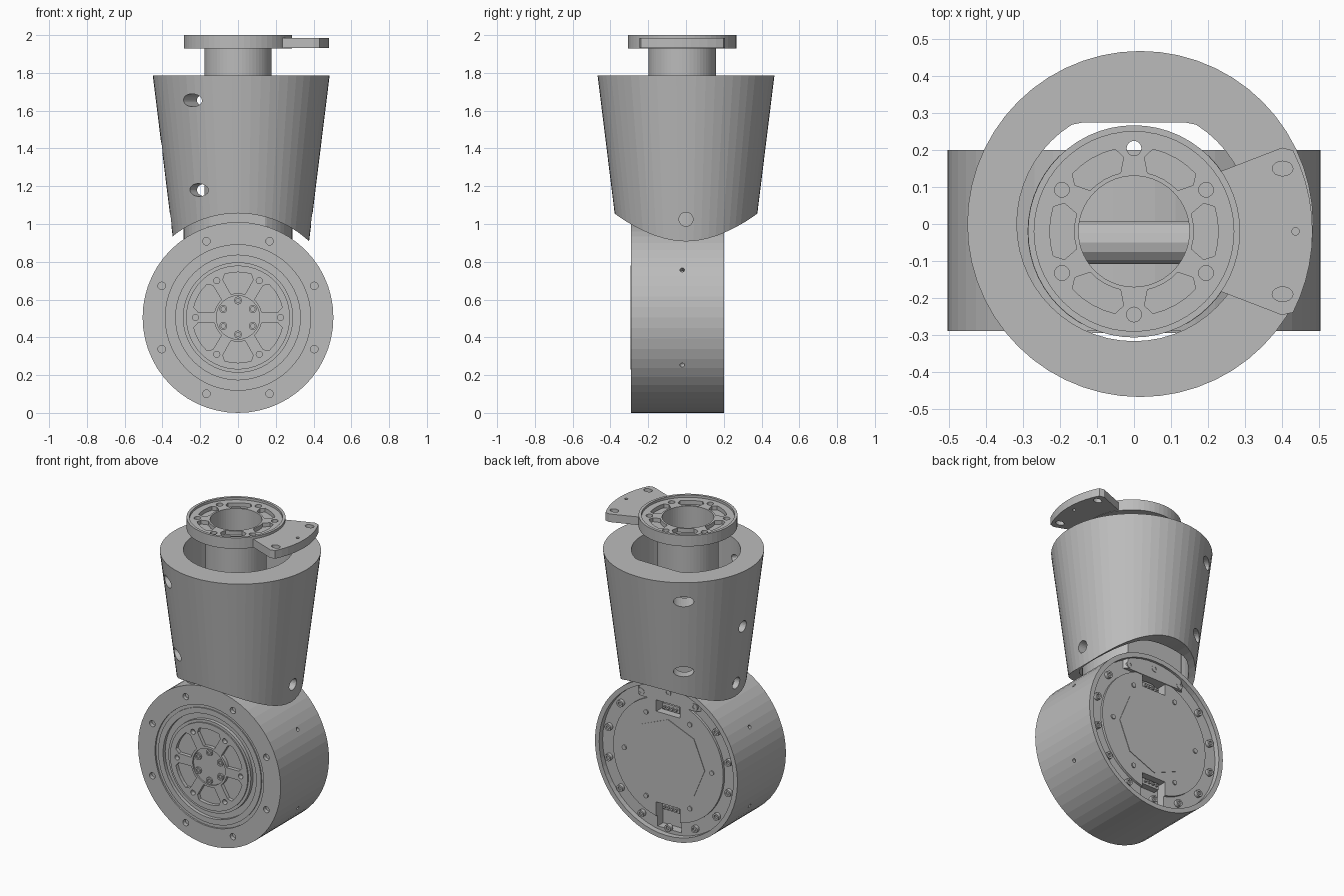
import bpy, bmesh
from math import sin, cos, pi, radians
from mathutils import Matrix

cube = bpy.data.objects.get("Cube")
if cube:
    bpy.data.objects.remove(cube)

grey = bpy.data.materials.new("satin grey")
grey.use_nodes = True
tone = (0.5, 0.5, 0.5, 1)
grey.diffuse_color = tone
grey.node_tree.nodes["Principled BSDF"].inputs["Base Color"].default_value = tone

SEGS = 56
T = Matrix.Translation
UP = Matrix()
DRUM = T((0, 0, 0.505)) @ Matrix.Rotation(pi / 2, 4, 'X')   # local z points to the front
NECK = T((0, -0.02, 0))
SHELL = T((0.017, 0, 0))


def polar(r, deg):
    return r * cos(radians(deg)), r * sin(radians(deg))


def arc(r, a, b, n=10):
    return [polar(r, a + (b - a) * i / n) for i in range(n + 1)]


def circle(x, y, rx, ry=None, n=16):
    ry = ry or rx
    return [(x + rx * cos(2 * pi * i / n), y + ry * sin(2 * pi * i / n)) for i in range(n)]


def box(x0, x1, y0, y1):
    return [(x0, y0), (x1, y0), (x1, y1), (x0, y1)]


def ring(r, count, size, start=0):
    """Outlines of small circles spaced around a centre."""
    return [circle(*polar(r, start + 360 * i / count), size) for i in range(count)]


def pockets(r0, r1, start):
    """Outlines of six soft-cornered sector windows."""
    shapes = []
    for k in range(6):
        a = start + 60 * k
        shapes.append(arc(r0, a + 17, a - 17, 4) + [polar(r1 - 0.025, a - 22)]
                      + arc(r1, a - 17, a + 17, 4) + [polar(r1 - 0.025, a + 22)])
    return shapes


def finish(name, bm, frame):
    bmesh.ops.recalc_face_normals(bm, faces=bm.faces)
    mesh = bpy.data.meshes.new(name)
    bm.to_mesh(mesh)
    bm.free()
    mesh.transform(frame)
    mesh.materials.append(grey)
    obj = bpy.data.objects.new(name, mesh)
    bpy.context.collection.objects.link(obj)
    return obj


def prisms(name, shapes, z0, z1, frame=UP):
    bm = bmesh.new()
    for pts in shapes:
        low = [bm.verts.new((x, y, z0)) for x, y in pts]
        high = [bm.verts.new((x, y, z1)) for x, y in pts]
        bm.faces.new(low[::-1])
        bm.faces.new(high)
        for i in range(len(pts)):
            j = (i + 1) % len(pts)
            bm.faces.new((low[i], low[j], high[j], high[i]))
    return finish(name, bm, frame)


def lathe(name, profile, frame=UP):
    """Turn (radius, height) points; a profile off the axis closes on itself."""
    bm = bmesh.new()
    rows = []
    for r, z in profile:
        if r == 0:
            rows.append([bm.verts.new((0, 0, z))] * SEGS)
        else:
            rows.append([bm.verts.new((x, y, z)) for x, y in circle(0, 0, r, n=SEGS)])
    pairs = list(zip(rows, rows[1:]))
    if profile[0][0] > 0:
        pairs.append((rows[-1], rows[0]))
    for a, b in pairs:
        for i in range(SEGS):
            j = (i + 1) % SEGS
            bm.faces.new(list(dict.fromkeys((a[i], a[j], b[j], b[i]))))
    return finish(name, bm, frame)


def cut(obj, shapes, z0, z1, frame=UP):
    cutter = prisms("cutter", shapes, z0, z1, frame)
    cutter.hide_render = True
    mod = obj.modifiers.new("cut", 'BOOLEAN')
    mod.operation, mod.solver, mod.object = 'DIFFERENCE', 'EXACT', cutter
    graph = bpy.context.evaluated_depsgraph_get()
    mesh = bpy.data.meshes.new_from_object(obj.evaluated_get(graph))
    obj.modifiers.clear()
    obj.data = mesh
    bpy.data.objects.remove(cutter)


def radial(deg, z=0):
    """Frame whose z axis points outward at an angle around the vertical."""
    return T((0, 0, z)) @ Matrix.Rotation(radians(deg), 4, 'Z') @ Matrix.Rotation(pi / 2, 4, 'Y')


# Drum: stepped front, recessed back with a cover plate
drum = lathe("drum_housing", [
    (0, -0.18), (0.39, -0.18), (0.39, -0.165), (0.475, -0.165), (0.475, -0.2), (0.505, -0.2),
    (0.505, 0.29), (0.385, 0.29), (0.385, 0.28), (0.365, 0.28), (0.365, 0.287), (0.33, 0.287),
    (0.33, 0.265), (0.292, 0.265), (0.292, 0.287), (0.275, 0.287), (0.275, 0.295), (0, 0.295)], DRUM)
cut(drum, pockets(0.128, 0.24, 30), 0.272, 0.35, DRUM)
cut(drum, ring(0.437, 8, 0.02, 22.5) + ring(0.225, 6, 0.016), 0.265, 0.35, DRUM)
cut(drum, [circle(0, 0, 0.115, n=32)], 0.285, 0.35, DRUM)
for angle in (30, -30, 150, 210):
    cut(drum, [circle(0, 0, 0.012)], 0.47, 0.55, DRUM @ T((0, 0, 0.02)) @ radial(angle))
notches = [box(-0.085, 0.085, 0.29, 0.45), box(-0.085, 0.085, -0.45, -0.29)]
cut(drum, notches, -0.25, -0.11, DRUM)

# Hub bolts with socket heads
bolts = prisms("hub_bolts", ring(0.09, 6, 0.021, 30), 0.28, 0.295, DRUM)
cut(bolts, ring(0.09, 6, 0.011, 30), 0.287, 0.32, DRUM)

# Back details: rim screws, cover plate, cover screws, connectors
screws = prisms("rim_screws", ring(0.435, 14, 0.022, 13), -0.188, -0.16, DRUM)
cut(screws, ring(0.435, 14, 0.011, 13), -0.25, -0.178, DRUM)
prisms("cover_plate", [circle(0, 0, 0.26, n=8)], -0.183, -0.175, DRUM)
prisms("cover_screws", ring(0.31, 6, 0.015), -0.187, -0.175, DRUM)
prisms("connectors", [box(-0.06, 0.06, 0.3, 0.34), box(-0.06, 0.06, -0.34, -0.3)], -0.15, -0.1, DRUM)
prisms("connector_pins", [circle(x * 0.028, s * 0.32, 0.008, n=8)
                          for s in (-1, 1) for x in (-1.5, -0.5, 0.5, 1.5)], -0.165, -0.14, DRUM)

# Tapered shell with an off-round bore, saddle-shaped bottom and access holes
shell = lathe("tapered_shell", [(0, 0.88), (0.356, 0.88), (0.468, 1.785), (0, 1.785)], SHELL)
bore = [(x, min(y, 0.275)) for x, y in circle(0, 0, 0.317, n=SEGS)]
cut(shell, [bore], 0.7, 2.1)
cut(shell, [circle(0, 0, 0.552, n=72)], -0.8, 0.8, DRUM)
for angle in (125, 235):
    for height in (1.655, 1.18):
        cut(shell, [circle(0, 0, 0.034, 0.06, 24)], 0.2, 0.6, SHELL @ radial(angle, height))
for angle, height in ((0, 1.025), (180, 1.025), (180, 1.4)):
    cut(shell, [circle(0, 0, 0.037, n=24)], 0.2, 0.6, SHELL @ radial(angle, height))

# Mount between drum and neck
mount = lathe("neck_mount", [(0.15, 0.87), (0.288, 0.87), (0.288, 1.14), (0.15, 1.14)], NECK)
cut(mount, [box(-0.5, 0.5, 0.185, 0.5), box(-0.5, 0.5, -0.6, -0.27)], 0.7, 1.3)
conduit = T((0, -0.05, 1.02)) @ Matrix.Rotation(pi / 2, 4, 'Y')
prisms("conduit", [circle(0, 0, 0.06, n=14)], -0.16, 0.16, conduit)

# Neck tube with top flange
flange = lathe("neck_flange", [
    (0.15, 1.02), (0.178, 1.02), (0.178, 1.93), (0.287, 1.93), (0.287, 2), (0.27, 2),
    (0.27, 1.985), (0.15, 1.985)], NECK)
cut(flange, pockets(0.162, 0.228, 0), 1.96, 2.1, NECK)
cut(flange, ring(0.225, 6, 0.02, 30), 1.9, 2.1, NECK)

# Side tab on the flange
outline = arc(0.28, 35, -35, 8) + [polar(0.46, -29.5)] + arc(0.483, -27, 27) + [polar(0.46, 29.5)]
tab = prisms("flange_tab", [outline], 1.932, 1.984, NECK)
cut(tab, [circle(0.402, 0.17, 0.028, 0.02), circle(0.402, -0.17, 0.028, 0.02),
          circle(0.437, 0, 0.01)], 1.9, 2.1, NECK)
